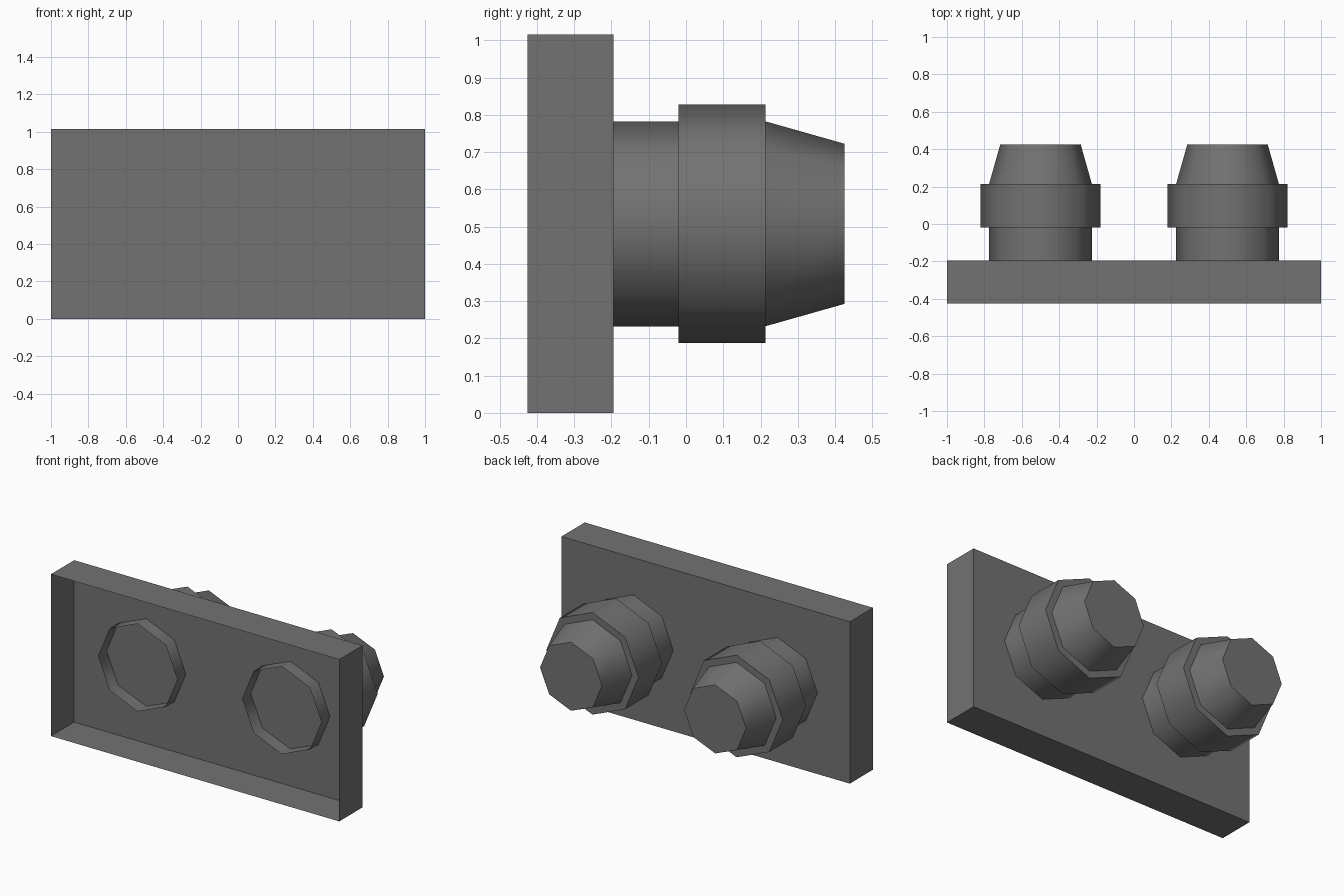
import bpy, bmesh, math
from mathutils import Matrix

if "Cube" in bpy.data.objects:
    bpy.data.objects.remove(bpy.data.objects["Cube"])

SIDES = 8
MID_Z = 0.5075

# Dark grey for every part
dark = bpy.data.materials.new("dark_grey")
dark.diffuse_color = (0.17, 0.17, 0.17, 1)
dark.use_nodes = True
dark.node_tree.nodes["Principled BSDF"].inputs["Base Color"].default_value = dark.diffuse_color


def finish(name, bm, smooth=False):
    bmesh.ops.recalc_face_normals(bm, faces=bm.faces)
    mesh = bpy.data.meshes.new(name)
    bm.to_mesh(mesh)
    bm.free()
    mesh.materials.append(dark)
    obj = bpy.data.objects.new(name, mesh)
    bpy.context.collection.objects.link(obj)
    if smooth:
        bpy.ops.object.select_all(action='DESELECT')
        obj.select_set(True)
        bpy.context.view_layer.objects.active = obj
        bpy.ops.object.shade_smooth_by_angle(angle=math.radians(50))
    return obj


# Shallow tray: a thin-walled box with its front left open
bm = bmesh.new()
bmesh.ops.create_cube(bm, size=1, matrix=Matrix.Translation((0, -0.31, MID_Z))
                      @ Matrix.Diagonal((2.0, 0.23, 2 * MID_Z, 1)))
front = min(bm.faces, key=lambda f: f.calc_center_median().y)
bmesh.ops.delete(bm, geom=[front], context='FACES_ONLY')
finish("back_tray", bm)

# Stud profile as (y, radius): open root poking through the tray, collar, taper
PROFILE = [(-0.28, 0.275), (-0.02, 0.275), (-0.02, 0.32),
           (0.213, 0.32), (0.213, 0.275), (0.425, 0.215)]


def stud(name, x):
    bm = bmesh.new()
    rings = []
    for y, r in PROFILE:
        angles = [math.tau * i / SIDES for i in range(SIDES)]
        rings.append([bm.verts.new((x + r * math.cos(a), y, MID_Z + r * math.sin(a)))
                      for a in angles])
    for a, b in zip(rings, rings[1:]):
        for i in range(SIDES):
            j = (i + 1) % SIDES
            bm.faces.new((a[i], b[i], b[j], a[j]))
    bm.faces.new(rings[-1])  # end cap
    finish(name, bm, smooth=True)


stud("left_stud", -0.5)
stud("right_stud", 0.5)
